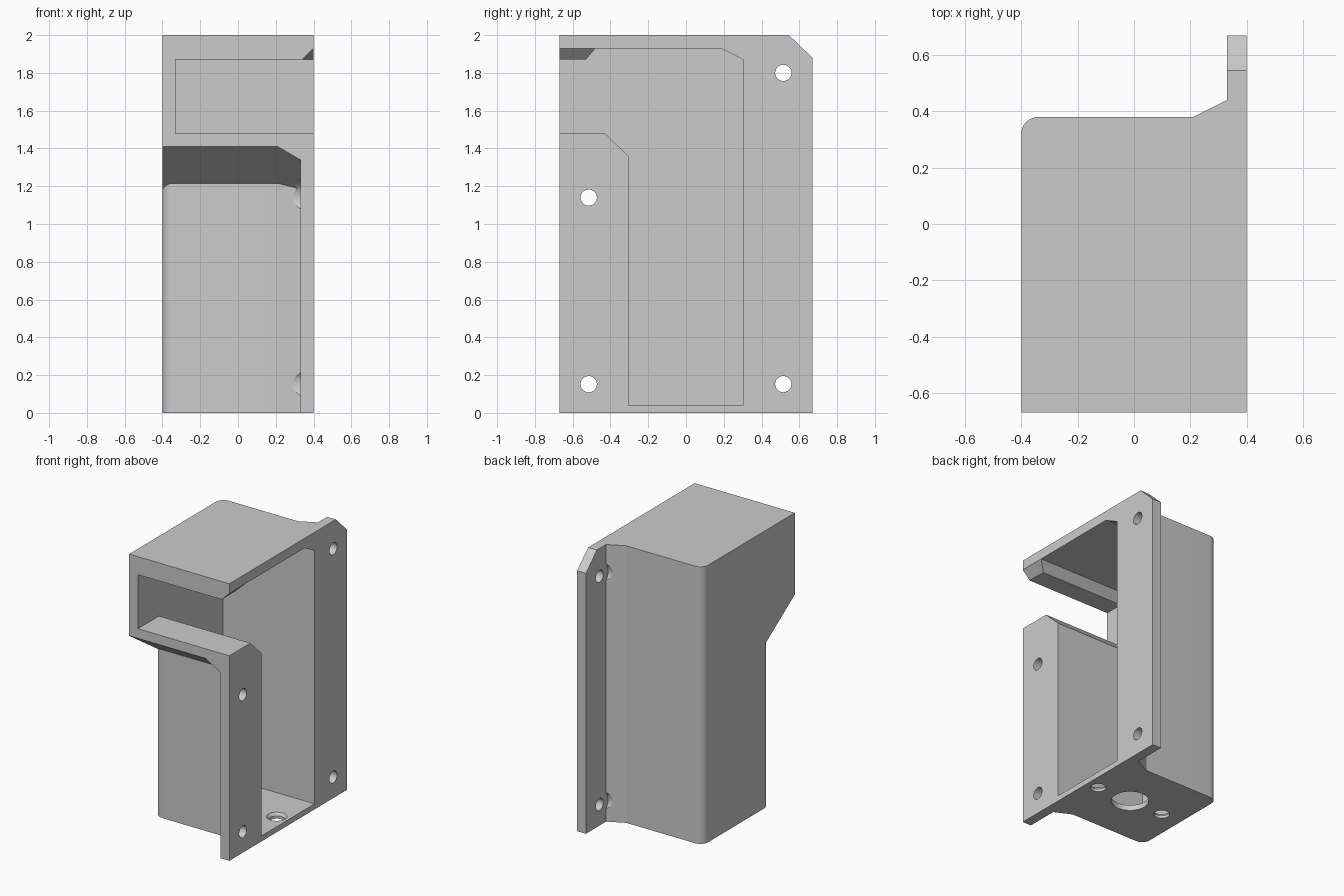
import bpy, bmesh, math

if "Cube" in bpy.data.objects:
    bpy.data.objects.remove(bpy.data.objects["Cube"])

grey = bpy.data.materials.new("plain grey")
grey.diffuse_color = (0.6, 0.6, 0.6, 1)
grey.use_nodes = True
grey.node_tree.nodes["Principled BSDF"].inputs["Base Color"].default_value = grey.diffuse_color


def loft(name, sections):
    """Closed solid through matching rings of points."""
    bm = bmesh.new()
    rings = [[bm.verts.new(p) for p in s] for s in sections]
    n = len(rings[0])
    bm.faces.new(rings[0])
    bm.faces.new(rings[-1])
    for a, b in zip(rings, rings[1:]):
        for i in range(n):
            j = (i + 1) % n
            bm.faces.new((a[i], a[j], b[j], b[i]))
    bmesh.ops.recalc_face_normals(bm, faces=bm.faces)
    me = bpy.data.meshes.new(name)
    bm.to_mesh(me)
    bm.free()
    me.materials.append(grey)
    ob = bpy.data.objects.new(name, me)
    bpy.context.collection.objects.link(ob)
    return ob


def side_prism(name, x0, x1, yz):
    return loft(name, [[(x, y, z) for y, z in yz] for x in (x0, x1)])


def circle(cx, cy, r, n=32):
    return [(cx + r * math.cos(2 * math.pi * i / n),
             cy + r * math.sin(2 * math.pi * i / n)) for i in range(n)]


# Tall housing: plan profile with flared roots and rounded outer corners
r = 0.06
half = [(0.36, 0.44), (0.33, 0.44), (0.21, 0.38)]
for i in range(9):
    a = math.pi / 2 * (1 + i / 8)
    half.append((-0.4 + r + r * math.cos(a), 0.38 - r + r * math.sin(a)))
plan = half + [(x, -y) for x, y in reversed(half)]
bracket = loft("cable_housing", [[(x, y, z) for x, y in plan] for z in (0, 2)])

# Mounting flange
flange = side_prism("mounting_flange", 0.33, 0.4, [
    (-0.67, 0), (0.67, 0), (0.67, 1.88), (0.545, 2), (-0.67, 2)])

# Overhanging head with a sloped underside that drops near the flange
head = loft("overhanging_head", [
    [(x, -0.67, 1.41 - d), (x, -0.67, 2), (x, -0.25, 2), (x, -0.25, 1.128 - d)]
    for x, d in ((-0.4, 0), (0.21, 0), (0.33, 0.07), (0.36, 0.0875))])

# Inner channel, open at the side and at the head's front
cavity = side_prism("channel_cutter", -0.33, 0.5, [
    (-0.305, 0.04), (0.302, 0.04), (0.302, 1.87), (0.185, 1.93),
    (-0.48, 1.93), (-0.53, 1.87), (-0.8, 1.87), (-0.8, 1.48),
    (-0.43, 1.48), (-0.305, 1.36)])

# Chamfer on the front lip
chamfer = loft("lip_cutter", [
    [(0.33, y, 1.86), (0.45, y, 1.98), (0.45, y, 1.86)] for y in (-0.8, -0.46)])

cutters = [cavity, chamfer]

# Screw holes through the flange, with clearance for the heads
for y, z in ((-0.515, 0.152), (0.515, 0.152), (-0.515, 1.14), (0.515, 1.8)):
    cutters.append(side_prism("screw_cutter", 0.25, 0.5, circle(y, z, 0.043)))
    cutters.append(side_prism("screw_head_cutter", 0.2, 0.33, circle(y, z, 0.096)))

# Floor openings: one large and two countersunk
for x, r0, r1 in ((0.035, 0.125, 0.125), (0.31, 0.052, 0.067), (-0.24, 0.052, 0.067)):
    cutters.append(loft("floor_cutter", [
        [(px, py, z) for px, py in circle(x, 0, rad)]
        for z, rad in ((-0.1, r0), (0.02, r0), (0.04, r1), (0.06, r1))]))

# Combine everything into one solid
for op, obs in (("UNION", [flange, head]), ("DIFFERENCE", cutters)):
    for ob in obs:
        m = bracket.modifiers.new(ob.name, "BOOLEAN")
        m.operation, m.object, m.solver = op, ob, "EXACT"
mesh = bpy.data.meshes.new_from_object(
    bracket.evaluated_get(bpy.context.evaluated_depsgraph_get()))
bracket.modifiers.clear()
bracket.data = mesh
for ob in [flange, head] + cutters:
    bpy.data.objects.remove(ob)

bpy.context.view_layer.objects.active = bracket
bracket.select_set(True)
bpy.ops.object.shade_smooth_by_angle(angle=math.radians(25))
